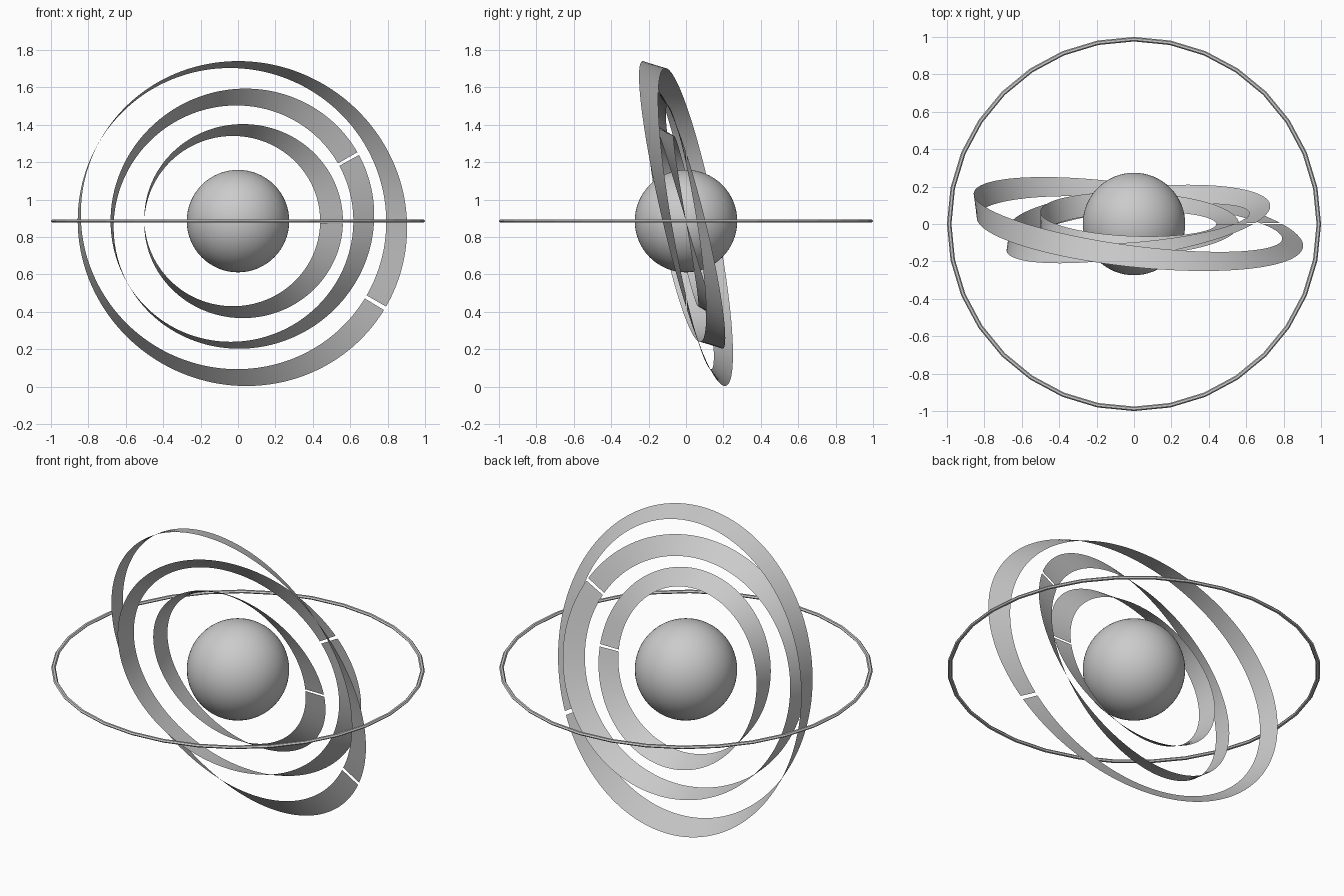
import bpy, math
from mathutils import Matrix, Vector

if "Cube" in bpy.data.objects:
    bpy.data.objects.remove(bpy.data.objects["Cube"])

CENTER = Vector((0, 0, 0.885))
TILT = math.radians(13.5)


def mesh_object(name, verts, faces, smooth):
    mesh = bpy.data.meshes.new(name)
    mesh.from_pydata(verts, [], faces)
    mesh.polygons.foreach_set("use_smooth", [smooth] * len(faces))
    mesh.update()
    obj = bpy.data.objects.new(name, mesh)
    bpy.context.collection.objects.link(obj)
    return obj


def twisted_band(name, radius, width, roll_deg, steps=256):
    """Thin ribbon making a half twist round its loop, with a small open seam."""
    # tilt about x, then roll in the front plane
    rot = Matrix.Rotation(math.radians(-roll_deg), 3, 'Y') @ Matrix.Rotation(TILT, 3, 'X')
    front = Vector((0, -1, 0))
    verts, faces = [], []
    for i in range(steps):
        t = 2 * math.pi * i / steps
        radial = Vector((math.cos(t), 0, math.sin(t)))
        across = radial * math.cos(t / 2) + front * math.sin(t / 2)
        for s in (-0.5, 0.5):
            verts.append(CENTER + rot @ (radial * radius + across * (s * width)))
    for i in range(steps - 1):
        a = 2 * i
        faces.append((a, a + 1, a + 3, a + 2))
    return mesh_object(name, verts, faces, True)


# central globe
bpy.ops.mesh.primitive_uv_sphere_add(segments=64, ring_count=32, radius=0.274, location=CENTER)
globe = bpy.context.object
globe.name = "globe"
bpy.ops.object.shade_smooth()

# three nested twisted bands, each rolled differently
twisted_band("inner_band", 0.50, 0.122, 0)
twisted_band("middle_band", 0.677, 0.12, 30)
twisted_band("outer_band", 0.854, 0.12, -30)

# faceted horizontal hoop
bpy.ops.mesh.primitive_torus_add(major_segments=32, minor_segments=6,
                                 major_radius=0.988, minor_radius=0.012, location=CENTER)
hoop = bpy.context.object
hoop.name = "horizon_hoop"
hoop.scale.z = 0.75
bpy.ops.object.shade_flat()
